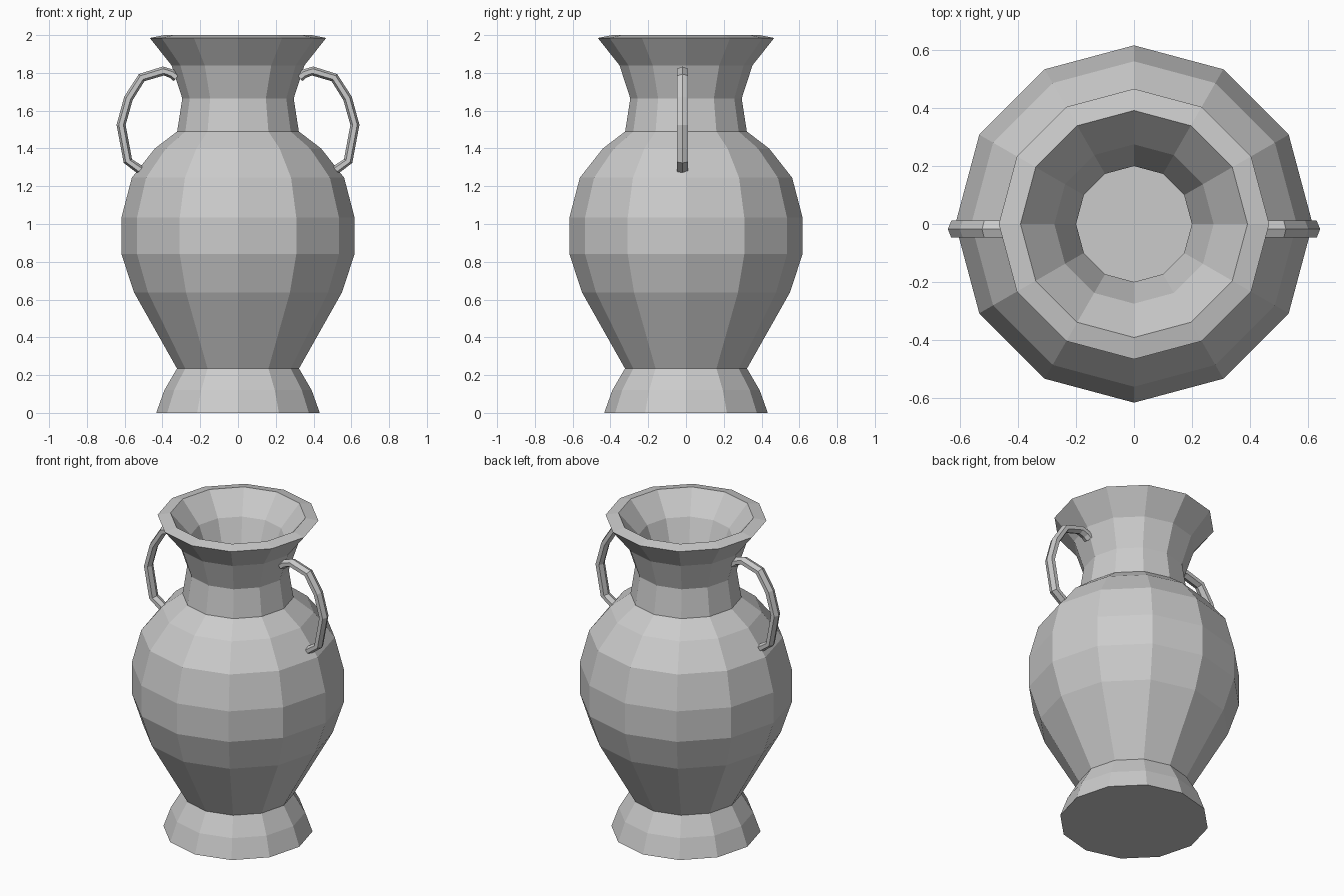
import bpy, bmesh
from math import sin, cos, tau
from mathutils import Vector

if "Cube" in bpy.data.objects:
    bpy.data.objects.remove(bpy.data.objects["Cube"])


def skin(name, rings):
    """Skin a list of closed rings with quads and cap both ends."""
    bm = bmesh.new()
    loops = [[bm.verts.new(p) for p in ring] for ring in rings]
    n = len(loops[0])
    for a, b in zip(loops, loops[1:]):
        for i in range(n):
            j = (i + 1) % n
            bm.faces.new((a[i], a[j], b[j], b[i]))
    bm.faces.new(loops[0][::-1])
    bm.faces.new(loops[-1])
    bmesh.ops.recalc_face_normals(bm, faces=bm.faces[:])
    mesh = bpy.data.meshes.new(name)
    bm.to_mesh(mesh)
    bm.free()
    obj = bpy.data.objects.new(name, mesh)
    bpy.context.collection.objects.link(obj)
    return obj


def circle(r, z, n=12):
    return [(r * cos(tau * i / n), r * sin(tau * i / n), z) for i in range(n)]


# Vase: outer profile from foot to lip, then the hollow inside down to its floor
outer = [(.433, 0), (.39, .12), (.323, .235), (.55, .637), (.617, .84),
         (.617, 1.035), (.562, 1.245), (.44, 1.40), (.322, 1.49),
         (.295, 1.665), (.352, 1.84), (.467, 1.985)]
inner = [(.392, 2.0), (.275, 1.865), (.20, 1.67), (.23, 1.45), (.38, 1.33),
         (.48, 1.21), (.53, 1.02), (.53, .85), (.47, .67), (.24, .25),
         (.30, .12), (.32, .09)]
skin("vase_body", [circle(r, z) for r, z in outer + inner])

# Handles: six-sided bar swept along an ear-shaped path, one on each side
path = [Vector(p) for p in [(.325, 1.775), (.35, 1.795), (.395, 1.81), (.51, 1.775),
                            (.58, 1.665), (.619, 1.525), (.583, 1.333), (.515, 1.285)]]


def handle(name, side):
    rings = []
    for k, p in enumerate(path):
        t = (path[min(k + 1, len(path) - 1)] - path[max(k - 1, 0)]).normalized()
        normal = Vector((-t.y, t.x))
        ring = []
        for i in range(6):
            a = tau * i / 6
            q = p + normal * (.024 * cos(a))
            ring.append((side * q.x, -.018 + .034 * sin(a), q.y))
        rings.append(ring)
    return skin(name, rings)


handle("right_handle", 1)
handle("left_handle", -1)
